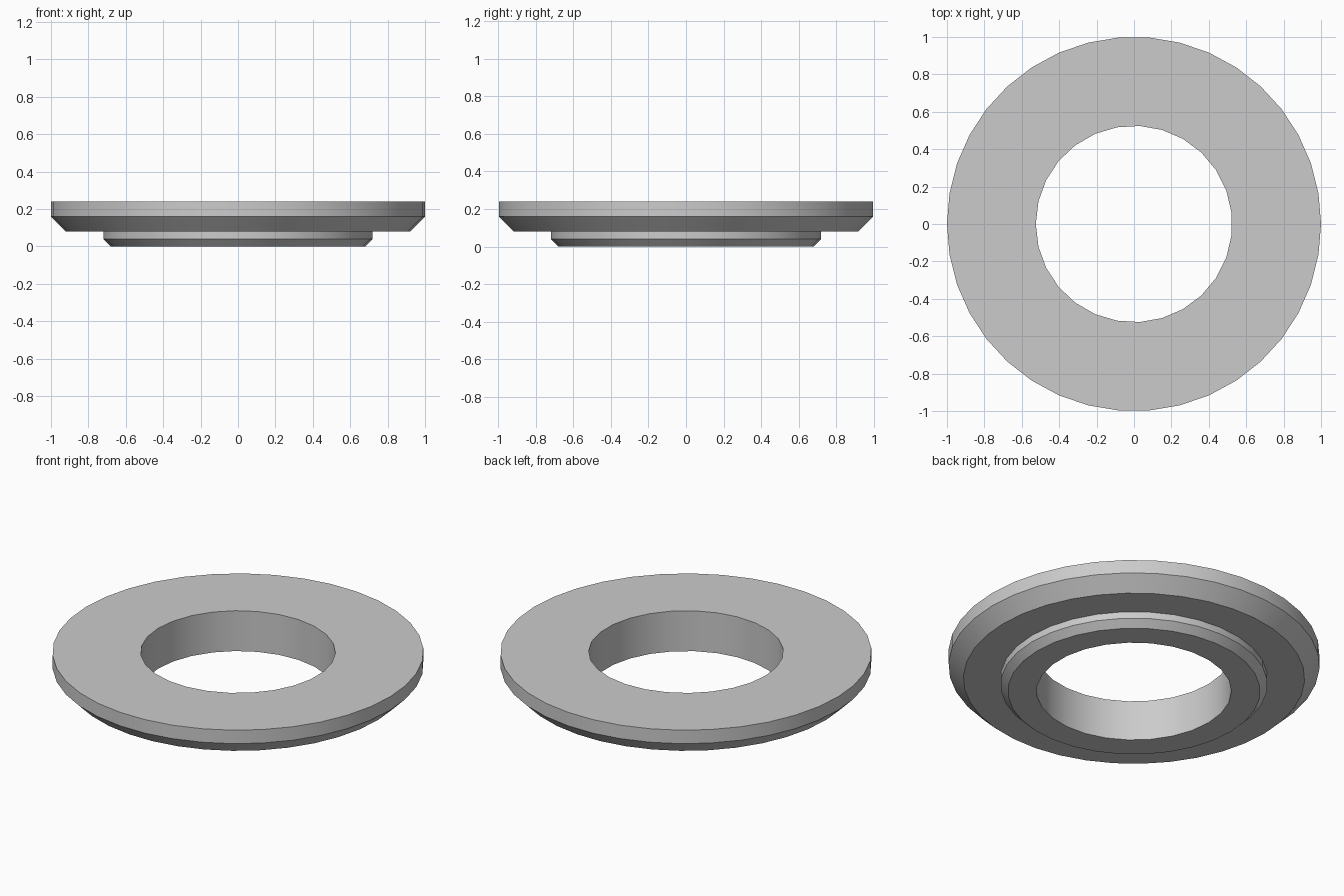
import bpy
import bmesh
from math import cos, sin, pi, radians

cube = bpy.data.objects.get("Cube")
if cube:
    bpy.data.objects.remove(cube, do_unlink=True)

grey = bpy.data.materials.new("plain_grey")
grey.use_nodes = True
colour = (0.6, 0.6, 0.6, 1)
grey.diffuse_color = colour
grey.node_tree.nodes["Principled BSDF"].inputs["Base Color"].default_value = colour

bm = bmesh.new()


def wall(sides, profile, start=0.0):
    """Stack rings of (radius, height), join them, return the end loops' edges."""
    rings = []
    for radius, z in profile:
        angles = [start + 2 * pi * i / sides for i in range(sides)]
        rings.append([bm.verts.new((radius * cos(a), radius * sin(a), z)) for a in angles])
    for low, high in zip(rings, rings[1:]):
        for i in range(sides):
            j = (i + 1) % sides
            bm.faces.new((low[i], low[j], high[j], high[i]))
    return [[bm.edges.get((r[i - 1], r[i])) for i in range(sides)]
            for r in (rings[0], rings[-1])]


# Wide flange, lower boss and through hole, each with its own side count
flange_low, flange_top = wall(38, [(0.92, 0.08), (1, 0.16), (1, 0.24)])
boss_low, boss_top = wall(32, [(0.68, 0), (0.72, 0.04), (0.72, 0.08)])
hole_low, hole_top = wall(27, [(0.525, 0), (0.525, 0.24)], start=pi)

# Flat annular faces: top, step and underside
for outer, inner, up in ((flange_top, hole_top, 1),
                         (flange_low, boss_top, -1),
                         (boss_low, hole_low, -1)):
    bmesh.ops.triangle_fill(bm, edges=outer + inner, use_beauty=True, normal=(0, 0, up))

bmesh.ops.recalc_face_normals(bm, faces=bm.faces)
mesh = bpy.data.meshes.new("stepped_ring")
bm.to_mesh(mesh)
bm.free()
mesh.materials.append(grey)

ring = bpy.data.objects.new("stepped_ring", mesh)
bpy.context.collection.objects.link(ring)
bpy.ops.object.select_all(action="DESELECT")
ring.select_set(True)
bpy.context.view_layer.objects.active = ring
bpy.ops.object.shade_smooth_by_angle(angle=radians(30))
